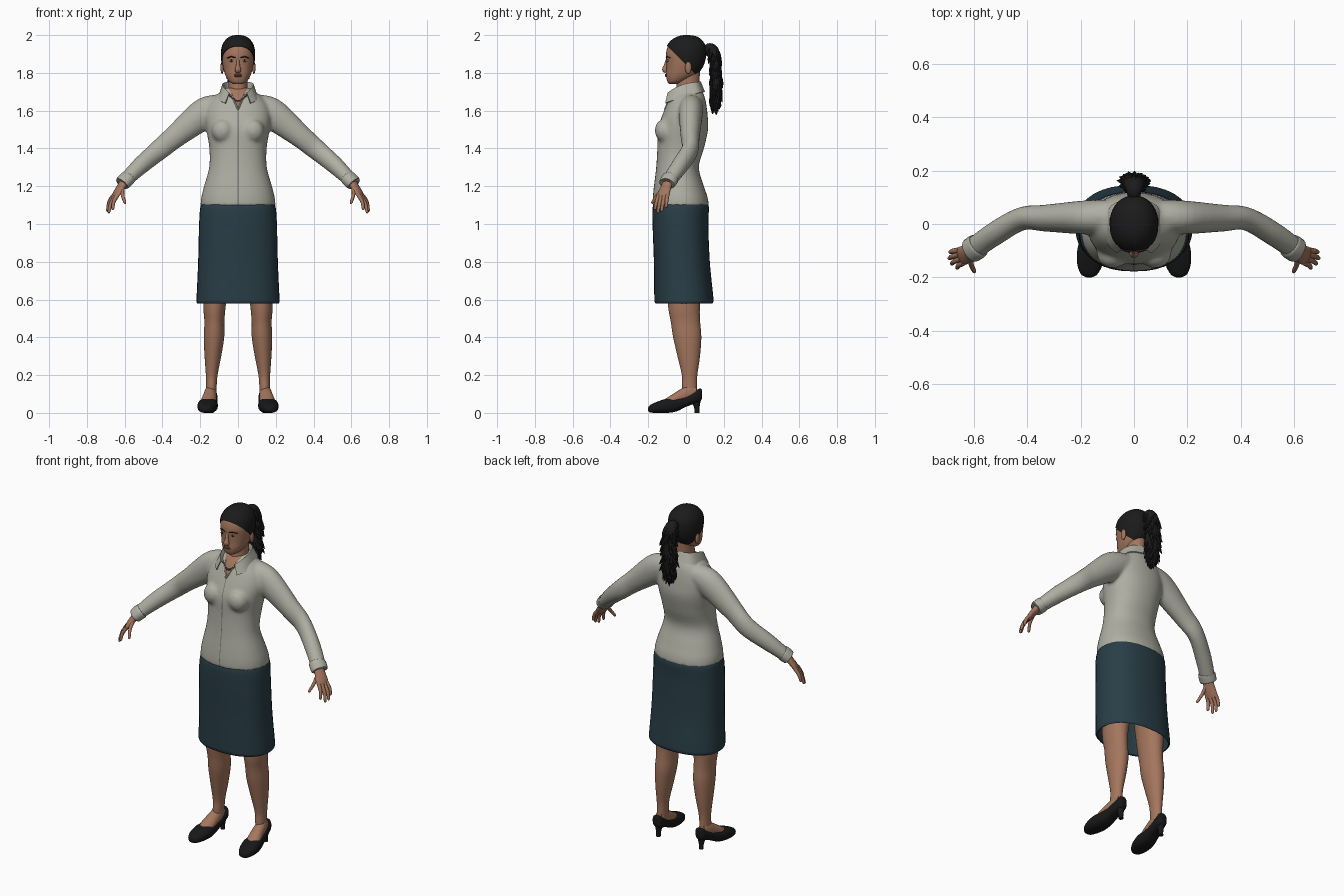
import bpy, bmesh, math, random
from mathutils import Vector

if "Cube" in bpy.data.objects:
    bpy.data.objects.remove(bpy.data.objects["Cube"])
random.seed(4)
made = []


def material(name, *rgb):
    m = bpy.data.materials.new(name)
    m.use_nodes = True
    m.diffuse_color = (*rgb, 1)
    m.node_tree.nodes["Principled BSDF"].inputs["Base Color"].default_value = (*rgb, 1)
    return m


skin = material("warm skin", .37, .18, .11)
cloth = material("pale grey cloth", .43, .43, .37)
navy = material("dark teal cloth", .022, .047, .062)
black = material("black hair", .011, .011, .011)
leather = material("black leather", .009, .009, .01)
lip = material("lip brown", .22, .085, .06)
white = material("eye white", .4, .36, .32)
dark = material("dark brown", .02, .012, .01)
metal = material("dull metal", .07, .065, .065)
seam = material("seam grey", .16, .16, .14)


def spline(rows, k=5):
    """Smooth rows of numbers with a Catmull-Rom curve."""
    out = []
    for i in range(len(rows) - 1):
        a, b, c, d = rows[max(i - 1, 0)], rows[i], rows[i + 1], rows[min(i + 2, len(rows) - 1)]
        for j in range(k):
            t = j / k
            out.append([q + t * (r - p + t * (2 * p - 5 * q + 4 * r - s + t * (3 * (q - r) + s - p))) / 2
                        for p, q, r, s in zip(a, b, c, d)])
    return out + [list(rows[-1])]


def loft(rows, axis="z", p=2, n=36):
    """Rows: height along axis, centre x, half width, low and high side."""
    rings = []
    for h, xc, rx, lo, hi in spline(rows):
        ring = []
        for i in range(n):
            a = math.tau * i / n
            c, s = (math.copysign(abs(f) ** (2 / p), f) for f in (math.cos(a), math.sin(a)))
            q = (lo + hi) / 2 + (hi - lo) / 2 * s
            ring.append(Vector((xc + rx * c, q, h) if axis == "z" else (xc + rx * c, h, q)))
        rings.append(ring)
    return rings


def tube(rows, n=20, ref=(0, 0, 1), k=5):
    """Rows: x, y, z, sideways radius, other radius."""
    pts = spline(rows, k)
    rings = []
    for i, r in enumerate(pts):
        t = Vector(pts[min(i + 1, len(pts) - 1)][:3]) - Vector(pts[max(i - 1, 0)][:3])
        u = t.cross(Vector(ref)).normalized()
        v = u.cross(t).normalized()
        rings.append([Vector(r[:3]) + u * r[3] * math.cos(math.tau * j / n)
                      + v * r[4] * math.sin(math.tau * j / n) for j in range(n)])
    return rings


def flip(part):
    return [[Vector((-p.x, p.y, p.z)) for p in ring] for ring in part]


def finish(name, bm, mat):
    bmesh.ops.recalc_face_normals(bm, faces=bm.faces)
    me = bpy.data.meshes.new(name)
    bm.to_mesh(me)
    bm.free()
    me.materials.append(mat)
    ob = bpy.data.objects.new(name, me)
    bpy.context.collection.objects.link(ob)
    made.append(ob)
    return ob


def make(name, parts, mat, cap=True, closed=True):
    bm = bmesh.new()
    for rings in parts:
        vs = [[bm.verts.new(p) for p in ring] for ring in rings]
        n = len(vs[0])
        for a, b in zip(vs, vs[1:]):
            for j in range(n if closed else n - 1):
                bm.faces.new((a[j], a[(j + 1) % n], b[(j + 1) % n], b[j]))
        if cap:
            bm.faces.new(vs[0])
            bm.faces.new(vs[-1])
    return finish(name, bm, mat)


def pair(name, parts, mat):
    make("left_" + name, parts, mat)
    make("right_" + name, [flip(p) for p in parts], mat)


def blobs(name, centres, size, mat):
    bm = bmesh.new()
    for c in centres:
        vs = bmesh.ops.create_uvsphere(bm, u_segments=16, v_segments=10, radius=1)["verts"]
        bmesh.ops.scale(bm, vec=size, verts=vs)
        bmesh.ops.translate(bm, vec=c, verts=vs)
    return finish(name, bm, mat)


def bake(ob):
    bpy.context.view_layer.update()
    me = bpy.data.meshes.new_from_object(ob.evaluated_get(bpy.context.evaluated_depsgraph_get()))
    ob.modifiers.clear()
    ob.data = me


def thicken(ob, t):
    m = ob.modifiers.new("thickness", "SOLIDIFY")
    m.thickness = t
    bake(ob)


def on_front(ob, x, z, lift=0):
    """Point on the front surface of an object."""
    return Vector((x, ob.ray_cast(Vector((x, -1, z)), Vector((0, 1, 0)))[1].y - lift, z))


# Blouse: torso, bust and sleeves fused into one skin
torso = loft([(1.093, 0, .199, -.177, .122), (1.14, 0, .195, -.176, .115), (1.2, 0, .18, -.17, .095),
              (1.3, 0, .153, -.158, .068), (1.4, 0, .152, -.152, .095), (1.5, 0, .168, -.15, .117),
              (1.57, 0, .175, -.128, .115), (1.63, 0, .16, -.103, .108), (1.67, 0, .128, -.085, .1),
              (1.7, 0, .092, -.065, .088), (1.72, 0, .068, -.05, .078)], p=2.2)
bust = loft([(-.05, .08, .065, 1.42, 1.57), (-.12, .08, .058, 1.43, 1.555),
             (-.15, .08, .042, 1.45, 1.54), (-.164, .078, .015, 1.48, 1.51)], "y")
sleeve = tube([(.09, .03, 1.63, .06, .06), (.18, .025, 1.585, .064, .082), (.33, .022, 1.465, .051, .062),
               (.42, .02, 1.39, .044, .055), (.52, -.035, 1.305, .045, .047), (.605, -.095, 1.222, .042, .035)])
blouse = make("blouse", [torso, bust, flip(bust), sleeve, flip(sleeve)], cloth)
remesh = blouse.modifiers.new("fuse", "REMESH")
remesh.mode, remesh.voxel_size = "VOXEL", .009
relax = blouse.modifiers.new("relax", "SMOOTH")
relax.factor, relax.iterations = .5, 8
bake(blouse)

# Open neckline and front seam cut into the blouse
vee, slope = 1.605, .43
blouse.data.materials.clear()
for m in (cloth, skin, seam):
    blouse.data.materials.append(m)
bm = bmesh.new()
bm.from_mesh(blouse.data)
for s in (1, -1):
    for co, no in (((0, 0, vee), (s, 0, -slope)), ((s * .002, 0, 0), (1, 0, 0))):
        bmesh.ops.bisect_plane(bm, geom=bm.verts[:] + bm.edges[:] + bm.faces[:], plane_co=co, plane_no=no)
for f in bm.faces:
    c = f.calc_center_median()
    f.material_index = 0
    if c.y < 0 and abs(c.x) < slope * (c.z - vee):
        f.material_index = 1
    elif c.y < 0 and abs(c.x) < .002 and c.z < vee:
        f.material_index = 2
bm.to_mesh(blouse.data)
bm.free()
bpy.context.view_layer.update()

trim = [(*on_front(blouse, slope * h, vee + h), .004, .004) for h in (.002, .03, .06, .085)]
pair("neckline_trim", [tube(trim, 8, (0, 1, 0))], cloth)
beads = [on_front(blouse, x / 250, 1.652 + (x / 30) ** 2 * .25, .002) for x in range(-9, 10, 2)]
blobs("necklace", beads, (.0055, .004, .005), metal)

# Collar: inner stand, fold and outer flap, from the back to the front points
half = spline([(0, .07, 1.69, 0, .078, 1.755, 0, .1, 1.7),
               (.05, .05, 1.69, .058, .055, 1.752, .085, .07, 1.695),
               (.062, 0, 1.685, .082, -.005, 1.742, .105, 0, 1.675),
               (.05, -.045, 1.67, .072, -.06, 1.72, .1, -.07, 1.655),
               (.035, -.07, 1.665, .046, -.098, 1.695, .068, -.11, 1.64)])
band = [[Vector(r[i:i + 3]) for i in (0, 3, 6)] for r in half]
thicken(make("collar", [flip(band)[:0:-1] + band], cloth, False, False), .006)
pair("cuff", [tube([(.583, -.08, 1.244, .044, .038), (.588, -.084, 1.239, .048, .041),
                    (.61, -.099, 1.217, .047, .039), (.613, -.101, 1.214, .043, .035)])], cloth)

# Skirt, open at the hem
thicken(make("skirt", [loft([(1.12, 0, .185, -.16, .105), (1.09, 0, .199, -.176, .121), (1, 0, .206, -.177, .118),
                             (.8, 0, .211, -.17, .126), (.62, 0, .219, -.168, .144), (.59, 0, .22, -.166, .145),
                             (.578, 0, .214, -.16, .139)], p=2.3)], navy, False), .006)

# Legs, feet and heeled shoes
pair("leg", [loft([(.85, .11, .085, -.11, .09), (.65, .12, .066, -.1, .08), (.55, .125, .058, -.093, .073),
                   (.48, .125, .053, -.08, .075), (.4, .127, .054, -.068, .081), (.3, .133, .044, -.045, .074),
                   (.2, .139, .031, -.022, .06), (.14, .141, .028, -.022, .058), (.08, .143, .028, -.02, .06)])], skin)
pair("foot", [loft([(-.13, .16, .03, .02, .062), (-.08, .157, .04, .02, .093), (-.03, .15, .036, .04, .125),
                    (.02, .145, .031, .05, .15), (.055, .143, .024, .06, .14)], "y")], skin)
pair("shoe", [loft([(-.2, .168, .01, .01, .028), (-.188, .168, .031, .002, .043), (-.15, .165, .048, 0, .06),
                    (-.1, .16, .053, 0, .076), (-.05, .155, .046, .008, .08), (0, .148, .039, .032, .09),
                    (.05, .143, .034, .05, .118), (.075, .142, .027, .06, .13), (.084, .142, .012, .075, .122)],
                   "y", 2.5)], leather)
pair("shoe_heel", [loft([(0, .142, .013, .045, .072), (.03, .142, .014, .042, .072),
                         (.08, .142, .027, .02, .08)], n=20)], leather)

# Hands
palm = tube([(.595, -.09, 1.235, .027, .023), (.62, -.106, 1.195, .031, .019),
             (.642, -.119, 1.16, .036, .015), (.655, -.125, 1.135, .03, .008)])
digits = [((.638, -.145, 1.152), (.665, -.166, 1.075)), ((.649, -.131, 1.147), (.686, -.15, 1.058)),
          ((.655, -.114, 1.148), (.695, -.13, 1.066)), ((.655, -.098, 1.156), (.692, -.106, 1.086)),
          ((.612, -.12, 1.19), (.598, -.182, 1.108))]
fingers = []
for a, b in digits:
    a, b = Vector(a), Vector(b)
    mid = (a + b) / 2 + Vector((.006, 0, .004))
    fingers.append(tube([(*p, r, r) for p, r in ((a, .011), (mid, .0095), (a.lerp(b, .92), .0075), (b, .002))], 10))
pair("hand", [palm] + fingers, skin)

# Neck, head and face
make("neck", [loft([(1.6, 0, .06, -.06, .07), (1.68, 0, .054, -.056, .065), (1.74, 0, .05, -.05, .07),
                    (1.82, 0, .05, -.045, .075)])], skin)
skull = [(1.742, 0, .026, -.09, -.04), (1.755, 0, .047, -.099, -.005), (1.785, 0, .066, -.105, .05),
         (1.82, 0, .077, -.103, .08), (1.86, 0, .084, -.104, .096), (1.9, 0, .086, -.106, .101),
         (1.94, 0, .079, -.096, .097), (1.97, 0, .061, -.072, .077), (1.988, 0, .037, -.04, .05),
         (1.995, 0, .01, -.008, .014)]
head = make("head", [loft(skull, p=2.15)], skin)
bpy.context.view_layer.update()
make("nose", [tube([(0, -.097, 1.875, .008, .008), (0, -.105, 1.84, .012, .01), (0, -.111, 1.817, .015, .017),
                    (0, -.104, 1.803, .008, .014)], 16, (1, 0, 0))], skin)
blobs("lips", [on_front(head, 0, z) for z in (1.783, 1.79)], (.022, .006, .005), lip)
for side, s in (("left", 1), ("right", -1)):
    blobs(side + "_eye", [on_front(head, s * .034, 1.864)], (.014, .004, .006), white)
    blobs(side + "_iris", [on_front(head, s * .034, 1.864, .002)], (.006, .004, .006), dark)
    brow = [(*on_front(head, s * x, z), .0035, .003) for x, z in ((.014, 1.88), (.035, 1.886), (.056, 1.878))]
    make(side + "_eyebrow", [tube(brow, 8)], dark)
    blobs(side + "_ear", [(s * .084, .012, 1.828)], (.009, .017, .033), skin)

# Hair cap cut off along a slanting hairline
hair = make("hair", [loft([(z + .005, 0, r + .005, lo - .004, hi + .006) for z, _, r, lo, hi in skull], p=2.15)], black)
bm = bmesh.new()
bm.from_mesh(hair.data)
bmesh.ops.bisect_plane(bm, geom=bm.verts[:] + bm.edges[:] + bm.faces[:], plane_co=(0, 0, 1.842),
                       plane_no=(0, 1, 1), clear_inner=True)
bm.to_mesh(hair.data)
bm.free()
thicken(hair, .008)

# Ponytail with ragged locks
tail = [(0, .09, 1.9, .02, .02), (0, .12, 1.932, .024, .028), (0, .147, 1.915, .028, .038),
        (0, .157, 1.85, .026, .045), (0, .16, 1.75, .028, .046), (0, .156, 1.67, .024, .038),
        (0, .15, 1.615, .006, .012)]
locks = [tube(tail, 20, (1, 0, 0))]
for x, y, z, ry, rx in spline(tail, 8)[14:-2]:
    for _ in range(5):
        a = random.uniform(0, math.tau)
        out = Vector((rx * math.cos(a), ry * math.sin(a), 0))
        root = Vector((x, y, z)) + out * .75
        tip = root + out * random.uniform(.35, .65) + Vector((0, 0, -random.uniform(.03, .05)))
        locks.append(tube([(*root, .011, .011), (*root.lerp(tip, .5), .008, .008), (*tip, .001, .001)], 6, (1, 0, 0), 2))
make("ponytail", locks, black)

# Smooth shading with sharp creases kept
bpy.ops.object.select_all(action="DESELECT")
for ob in made:
    ob.select_set(True)
bpy.context.view_layer.objects.active = made[0]
bpy.ops.object.shade_smooth_by_angle(angle=math.radians(45))
